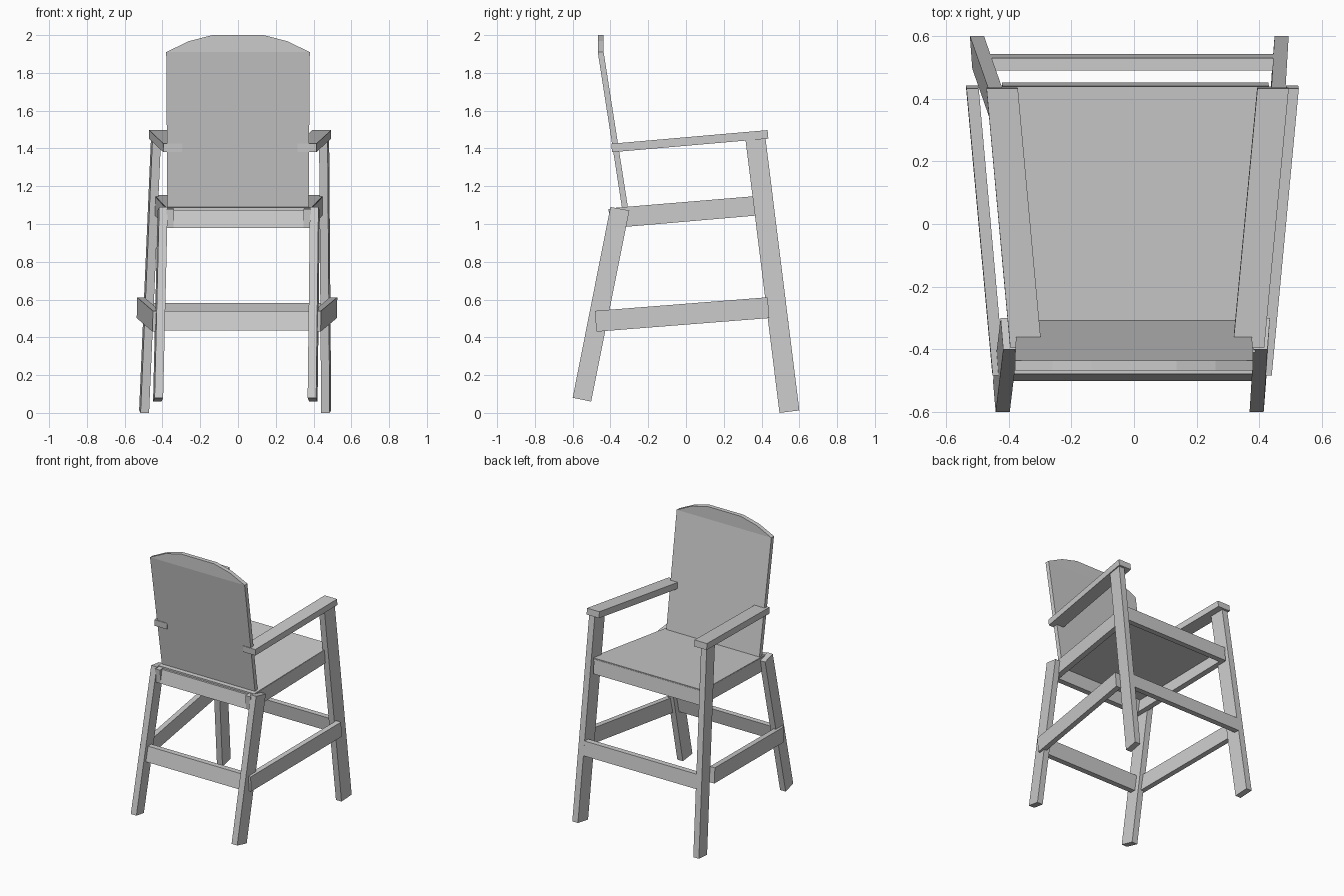
import bpy

if "Cube" in bpy.data.objects:
    bpy.data.objects.remove(bpy.data.objects["Cube"])

ROLL = 0.018  # the frame leans very slightly sideways


def lean(p):
    x, y, z = p
    return (x + ROLL * (z - 0.85), y, z)


def prism(name, ring0, ring1, leaning=True):
    """Solid lofted between two rings of equal length."""
    n = len(ring0)
    verts = list(ring0) + list(ring1)
    if leaning:
        verts = [lean(v) for v in verts]
    faces = [tuple(range(n))[::-1], tuple(range(n, 2 * n))]
    faces += [(i, (i + 1) % n, n + (i + 1) % n, n + i) for i in range(n)]
    # flip when mirrored rings would turn the solid inside out
    mesh = bpy.data.meshes.new(name)
    mesh.from_pydata(verts, [], faces)
    import bmesh
    bm = bmesh.new()
    bm.from_mesh(mesh)
    bmesh.ops.recalc_face_normals(bm, faces=bm.faces)
    bm.to_mesh(mesh)
    bm.free()
    obj = bpy.data.objects.new(name, mesh)
    bpy.context.collection.objects.link(obj)
    return obj


def leg_ring(s, x, y0, z0, y1, z1, w=0.0225, skew=0.004):
    """Leg section: y0/z0 is the rear edge, y1/z1 the front edge."""
    return [(s * (x - w - skew), y0, z0), (s * (x + w - skew), y0, z0),
            (s * (x + w + skew), y1, z1), (s * (x - w + skew), y1, z1)]


def end_ring(s, xin, xout, y, zlo, zhi, tilt=0.0):
    """Section of a board that runs along y."""
    return [(s * xin, y + tilt, zlo), (s * xout, y + tilt, zlo),
            (s * xout, y, zhi), (s * xin, y, zhi)]


def cross_ring(x, ylo, yhi, zlo, zhi, t):
    """Section of a board that runs along x; ylo/yhi are bottom and top."""
    return [(x, ylo, zlo), (x, ylo + t, zlo), (x, yhi + t, zhi), (x, yhi, zhi)]


def crossbar(name, x, ylo, yhi, zlo, zhi, t=0.04):
    prism(name, cross_ring(-x, ylo, yhi, zlo, zhi, t),
          cross_ring(x, ylo, yhi, zlo, zhi, t))


def seat_z(y):
    return 1.115 + 0.083 * y


for s, side in ((-1, "left"), (1, "right")):
    # Legs: tall pair carries the arms, short pair stops at the seat
    prism(f"tall_leg_{side}",
          leg_ring(s, 0.482, 0.495, 0.0, 0.60, 0.013),
          leg_ring(s, 0.445, 0.315, 1.445, 0.42, 1.46))
    prism(f"short_leg_{side}",
          leg_ring(s, 0.409, -0.60, 0.08, -0.502, 0.06),
          leg_ring(s, 0.403, -0.40, 1.09, -0.30, 1.072))
    # Armrest
    prism(f"armrest_{side}",
          end_ring(s, 0.305, 0.405, -0.395, 1.38, 1.425, 0.003),
          end_ring(s, 0.382, 0.482, 0.432, 1.452, 1.497, 0.004))
    # Side rail under the seat
    prism(f"seat_rail_{side}",
          end_ring(s, 0.343, 0.383, -0.41, 0.978, 1.079, 0.008),
          end_ring(s, 0.406, 0.448, 0.425, 1.05, 1.15, 0.008))
    # Lower side stretcher
    prism(f"side_stretcher_{side}",
          end_ring(s, 0.408, 0.445, -0.483, 0.43, 0.54, 0.009),
          end_ring(s, 0.491, 0.53, 0.432, 0.502, 0.612, 0.009))

# Cross boards
crossbar("lower_stretcher_backrest_side", 0.395, -0.50, -0.478, 0.435, 0.54)
crossbar("lower_stretcher_open_side", 0.455, 0.502, 0.489, 0.48, 0.582)
crossbar("seat_rail_backrest_side", 0.345, -0.405, -0.385, 0.98, 1.075)
crossbar("seat_rail_open_side", 0.425, 0.412, 0.40, 1.045, 1.146)

# Seat panel
outline = [(-0.384, -0.37), (0.384, -0.37), (0.448, 0.438), (-0.448, 0.438)]
prism("seat", [(x, y, seat_z(y) - 0.022) for x, y in outline],
      [(x, y, seat_z(y) + 0.002) for x, y in outline])

# Backrest: sloping panel with an arched upright cap
t = 0.031
prism("backrest",
      [(-0.374, -0.338, 1.08), (0.374, -0.338, 1.08),
       (0.374, -0.338 + t, 1.085), (-0.374, -0.338 + t, 1.085)],
      [(-0.38, -0.467, 1.91), (0.38, -0.467, 1.91),
       (0.38, -0.467 + t, 1.91), (-0.38, -0.467 + t, 1.91)], False)
arch = [(-0.38, 1.91), (0.38, 1.91), (0.26, 1.968), (0.135, 2.0),
        (-0.135, 2.0), (-0.26, 1.968)]
prism("backrest_cap", [(x, -0.467, z) for x, z in arch],
      [(x, -0.467 + t, z) for x, z in arch], False)
